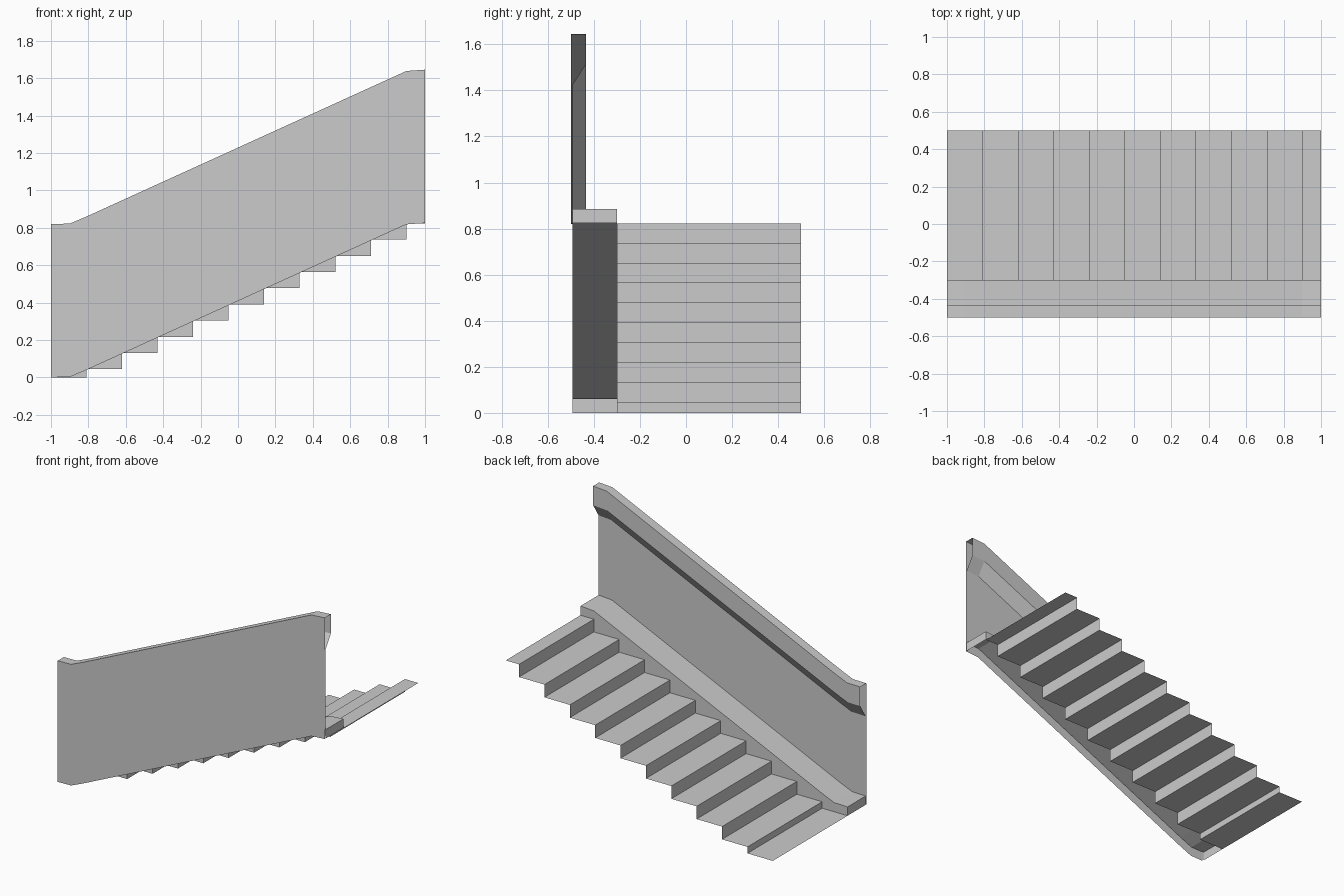
import bpy

if "Cube" in bpy.data.objects:
    bpy.data.objects.remove(bpy.data.objects["Cube"])

# Stair line followed by wall, handrail and curb (x, z)
PATH = [(-1, 0), (-0.9, 0.002), (-0.81, 0.04), (0.9, 0.818), (1, 0.825)]
CURB = 0.06
Y_IN, Y_CURB, Y_OUT = -0.493, -0.3, 0.5


def make(name, verts, faces):
    mesh = bpy.data.meshes.new(name)
    mesh.from_pydata(verts, [], faces)
    mesh.update()
    obj = bpy.data.objects.new(name, mesh)
    bpy.context.collection.objects.link(obj)
    return obj


def sweep(name, section):
    """Open sheet: section of (y, height above stair line) carried along PATH."""
    n = len(section)
    verts = [(x, y, z + h) for x, z in PATH for y, h in section]
    faces = [(i * n + j, i * n + j + 1, (i + 1) * n + j + 1, (i + 1) * n + j)
             for i in range(len(PATH) - 1) for j in range(n - 1)]
    return make(name, verts, [f[::-1] for f in faces])


def line_z(x):
    for (x0, z0), (x1, z1) in zip(PATH, PATH[1:]):
        if x <= x1 + 1e-6:
            return z0 + (z1 - z0) * (x - x0) / (x1 - x0)
    return PATH[-1][1]


# Side wall with overhanging, chamfered handrail (hollow, open ends)
sweep("side_wall", [(-0.5, 0), (-0.5, 0.82), (-0.435, 0.82), (-0.435, 0.69),
                    (Y_IN, 0.60), (Y_IN, CURB)])

# Curb top, open underneath
sweep("curb_top", [(Y_IN, CURB), (Y_CURB, CURB)])

# Curb end caps
for name, (x, z), flip in (("curb_end_low", PATH[0], 1), ("curb_end_high", PATH[-1], 0)):
    f = (0, 1, 2, 3)
    make(name, [(x, Y_IN, z), (x, Y_CURB, z), (x, Y_CURB, z + CURB), (x, Y_IN, z + CURB)],
         [f[::-1] if flip else f])

# Treads: start and end x, height
xs = [-1] + [-0.81 + 0.19 * i for i in range(10)] + [1]
zs = [0] + [0.044 + 0.0865 * i for i in range(10)]
zs[-1] = 0.822

# Folded sheet of treads and risers
zigzag = [(x, z) for x0, x1, z in zip(xs, xs[1:], zs) for x, z in ((x0, z), (x1, z))]
verts = [(x, y, z) for x, z in zigzag for y in (Y_CURB, Y_OUT)]
make("steps", verts, [(2 * i, 2 * i + 2, 2 * i + 3, 2 * i + 1) for i in range(len(zigzag) - 1)])

# Skirt closing the gap between steps and curb top
verts, faces = [], []
for x0, x1, z in zip(xs, xs[1:], zs):
    mids = [p[0] for p in PATH if x0 + 1e-4 < p[0] < x1 - 1e-4]
    outline = [(x0, z), (x1, z)] + [(x, line_z(x) + CURB) for x in [x1] + mids[::-1] + [x0]]
    b = len(verts)
    verts += [(x, Y_CURB, zz) for x, zz in outline]
    faces.append(tuple(range(b, b + len(outline)))[::-1])
make("curb_skirt", verts, faces)
